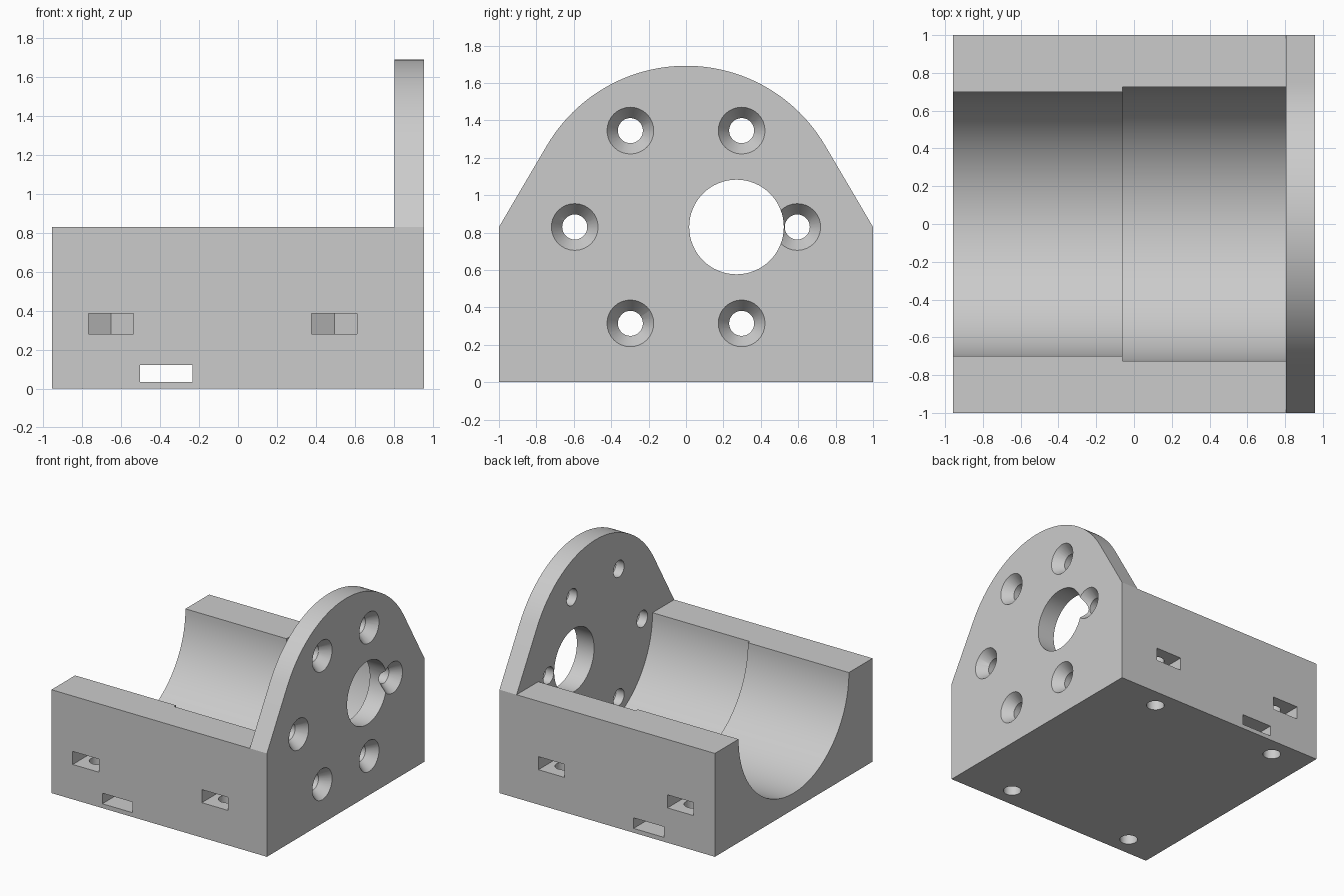
import bpy
import bmesh
from math import pi, cos, sin, acos
from mathutils import Matrix, Vector

cube = bpy.data.objects.get("Cube")
if cube:
    bpy.data.objects.remove(cube, do_unlink=True)

END, INNER = 0.957, 0.805      # outer end and inner face of the end plate
AXIS_Z = 0.83                  # height of the cradle axis and block top
HOLE = 0.067                   # screw hole radius

grey = bpy.data.materials.new("plain grey")
grey.use_nodes = True
colour = (0.6, 0.6, 0.6, 1)
grey.diffuse_color = colour
grey.node_tree.nodes["Principled BSDF"].inputs["Base Color"].default_value = colour


def make_object(name, bm):
    bmesh.ops.recalc_face_normals(bm, faces=bm.faces)
    mesh = bpy.data.meshes.new(name)
    bm.to_mesh(mesh)
    bm.free()
    mesh.materials.append(grey)
    obj = bpy.data.objects.new(name, mesh)
    bpy.context.collection.objects.link(obj)
    return obj


def prism(name, outline, axis, start, end):
    """Extrude a 2D outline along the x, y or z axis."""
    place = {"x": lambda u, v, t: (t, u, v),
             "y": lambda u, v, t: (u, t, v),
             "z": lambda u, v, t: (u, v, t)}[axis]
    bm = bmesh.new()
    face = bm.faces.new([bm.verts.new(place(u, v, start)) for u, v in outline])
    moved = bmesh.ops.extrude_face_region(bm, geom=[face])["geom"]
    shift = Vector(place(0, 0, end - start))
    bmesh.ops.translate(bm, vec=shift,
                        verts=[g for g in moved if isinstance(g, bmesh.types.BMVert)])
    return make_object(name, bm)


def rect(u0, u1, v0, v1):
    return [(u0, v0), (u1, v0), (u1, v1), (u0, v1)]


def circle(u, v, radius, sides=32):
    return [(u + radius * cos(2 * pi * i / sides), v + radius * sin(2 * pi * i / sides))
            for i in range(sides)]


def combine(target, tool, operation="DIFFERENCE"):
    """Boolean the tool into the target, then discard the tool."""
    mod = target.modifiers.new("combine", "BOOLEAN")
    mod.operation, mod.solver, mod.object = operation, "EXACT", tool
    bpy.context.view_layer.objects.active = target
    bpy.ops.object.modifier_apply(modifier=mod.name)
    bpy.data.objects.remove(tool, do_unlink=True)


# Cradle block with a stepped half-round trough
bracket = prism("motor_bracket", rect(-1, 1, 0, AXIS_Z), "x", -END, INNER)
combine(bracket, prism("trough", circle(0, AXIS_Z, 0.7, 128), "x", -1.2, 0.2))
combine(bracket, prism("wide_trough", circle(0, AXIS_Z, 0.725, 128), "x", -0.06, 1))

# End plate: sloped sides running tangent into a round top
radius = 0.862
tangent = acos(radius)
steps = 48
arc = [tangent + (pi - 2 * tangent) * i / steps for i in range(steps + 1)]
outline = [(-1, AXIS_Z), (-1, 0), (1, 0), (1, AXIS_Z)]
outline += [(radius * cos(a), AXIS_Z + radius * sin(a)) for a in arc]
combine(bracket, prism("end_plate", outline, "x", INNER, END), "UNION")

# Offset shaft opening
combine(bracket, prism("shaft_hole", circle(0.27, AXIS_Z, 0.253, 64), "x", 0.7, 1.1))

# Ring of six countersunk screw holes
for i in range(6):
    y = 0.595 * cos(i * pi / 3)
    z = AXIS_Z + 0.595 * sin(i * pi / 3)
    combine(bracket, prism("screw_hole", circle(y, z, HOLE), "x", 0.6, 1.1))
    depth, wide, extra = 0.08, 0.125, 0.02
    slope = (wide - HOLE) / depth
    bm = bmesh.new()
    bmesh.ops.create_cone(
        bm, cap_ends=True, segments=32, radius1=HOLE, radius2=wide + slope * extra,
        depth=depth + extra,
        matrix=Matrix.Translation((END + (extra - depth) / 2, y, z))
        @ Matrix.Rotation(pi / 2, 4, "Y"))
    combine(bracket, make_object("countersink", bm))

# Mounting holes from below, each crossing a side-loaded hex nut pocket
for x in (-0.652, 0.495):
    for side in (-1, 1):
        y, half = 0.84 * side, 0.116
        point = half / cos(pi / 6)
        pocket = [(x - half, 1.1 * side), (x - half, y - side * point / 2),
                  (x, y - side * point), (x + half, y - side * point / 2),
                  (x + half, 1.1 * side)]
        combine(bracket, prism("nut_pocket", pocket, "z", 0.28, 0.385))
        combine(bracket, prism("mount_hole", circle(x, y, HOLE), "z", -0.1, 0.55))

# Strap slot passing under the trough
combine(bracket, prism("strap_slot", rect(-0.505, -0.235, 0.035, 0.12), "y", -1.2, 1.2))

# Smooth the curved walls, keep the edges crisp
bpy.ops.object.select_all(action="DESELECT")
bracket.select_set(True)
bpy.context.view_layer.objects.active = bracket
bpy.ops.object.shade_smooth_by_angle(angle=pi / 6)
